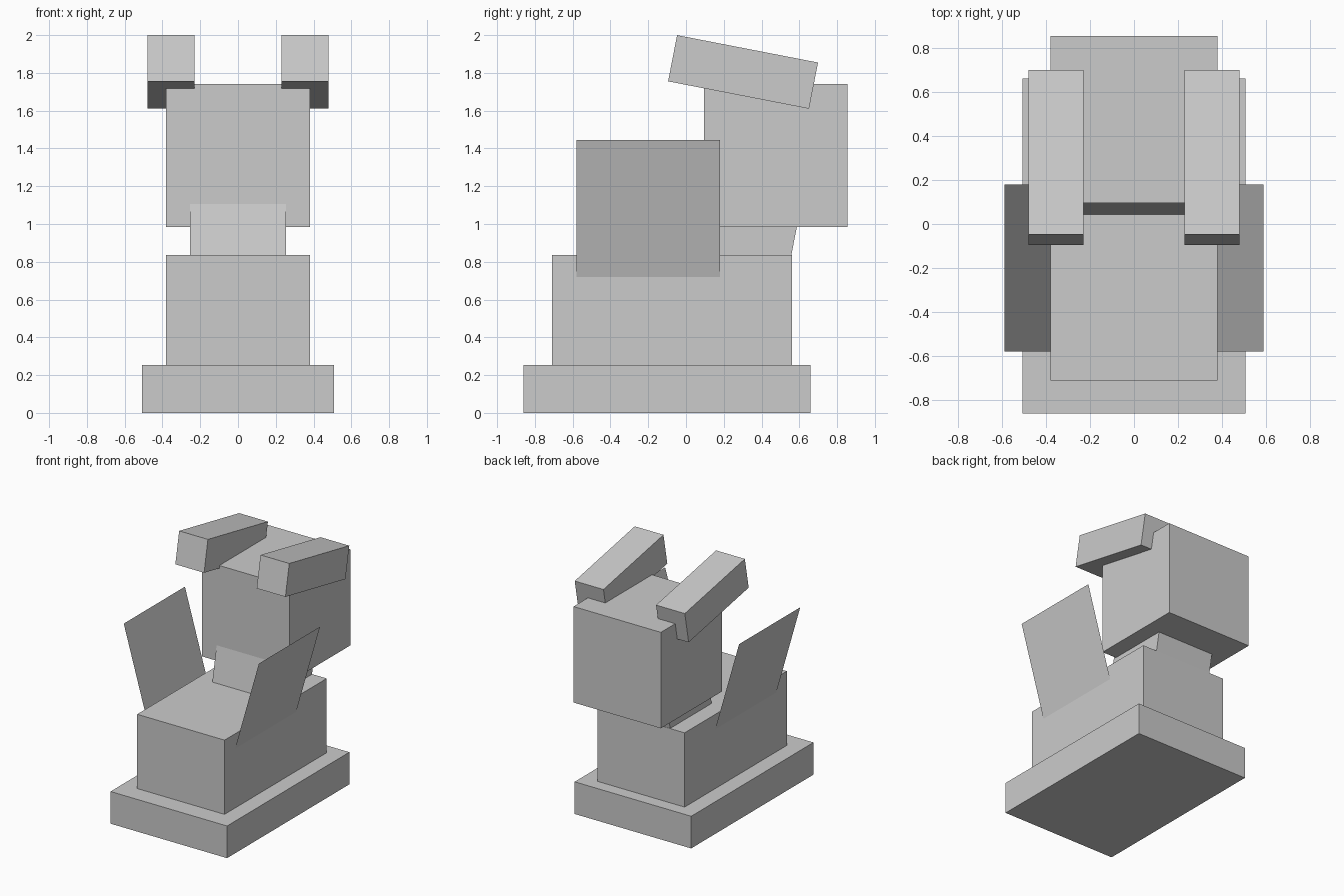
import bpy
from math import radians, sin, cos

if "Cube" in bpy.data.objects:
    bpy.data.objects.remove(bpy.data.objects["Cube"])


def box(name, centre, size, tilt=0.0):
    bpy.ops.mesh.primitive_cube_add(size=1, location=centre)
    ob = bpy.context.object
    ob.name = name
    ob.scale = size
    ob.rotation_euler = (radians(tilt), 0, 0)
    return ob


# Stacked blocks: base, body, leaning neck, head
box("base", (0, -0.10, 0.1265), (1.014, 1.52, 0.253))
box("body", (0, -0.075, 0.545), (0.76, 1.27, 0.584))
box("neck", (0, 0.332, 1.0), (0.506, 0.506, 0.5), -11)
box("head", (0, 0.475, 1.3625), (0.76, 0.76, 0.755))

# Paired ears and thin wings
for side, label in ((-1, "left"), (1, "right")):
    box(label + "_ear", (side * 0.354, 0.302, 1.805), (0.25, 0.76, 0.249), -11)

    # Flat wing sheet, leaning outwards, its foot sunk into the body
    lean, length = radians(16), 0.80
    top_x, top_z = side * 0.588, 1.445
    foot_x, foot_z = top_x - side * length * sin(lean), top_z - length * cos(lean)
    verts = [(foot_x, -0.58, foot_z), (foot_x, 0.18, foot_z),
             (top_x, 0.18, top_z), (top_x, -0.58, top_z)]
    mesh = bpy.data.meshes.new(label + "_wing")
    mesh.from_pydata(verts, [], [(0, 1, 2, 3)])
    wing = bpy.data.objects.new(label + "_wing", mesh)
    bpy.context.collection.objects.link(wing)
